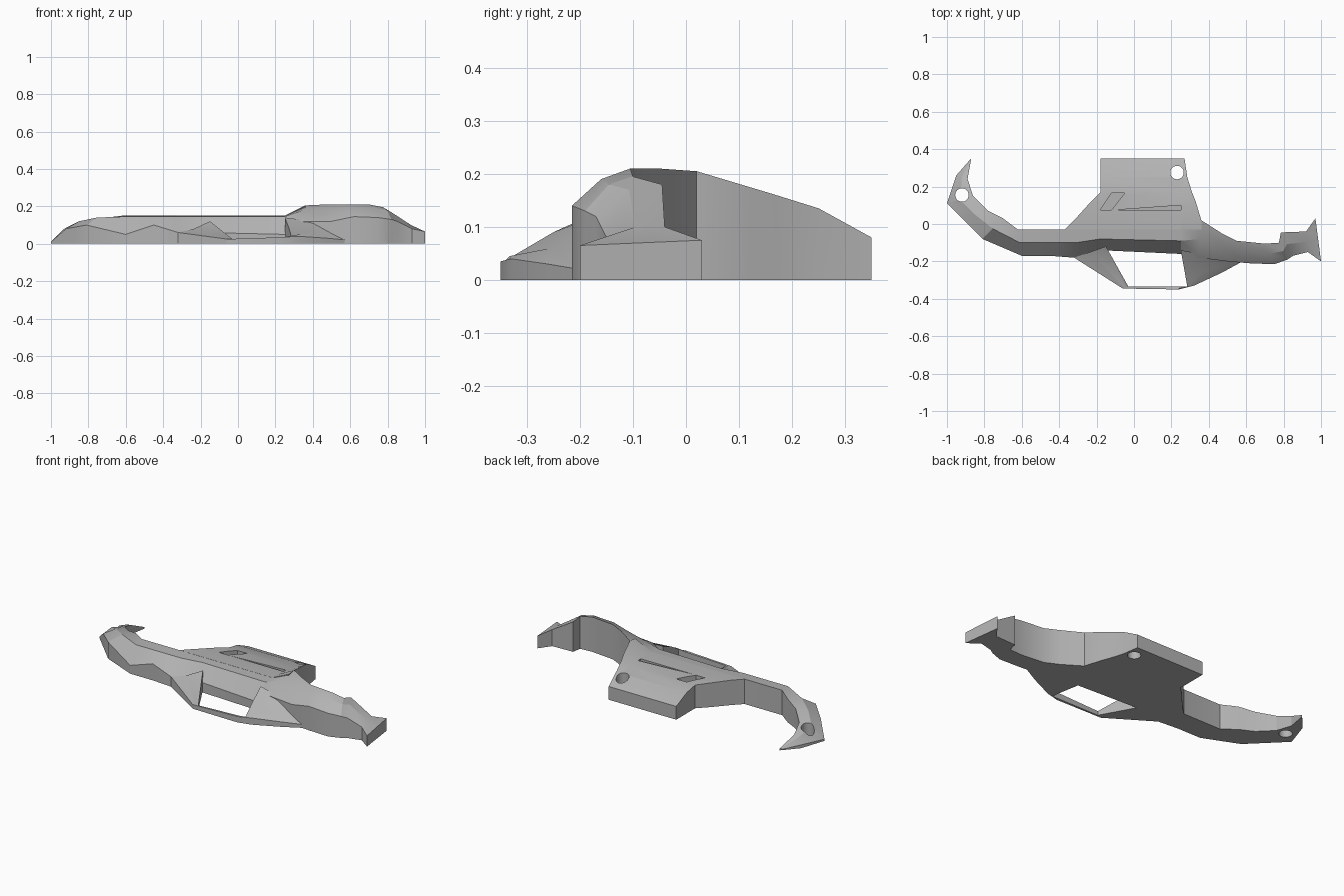
import bpy
import bmesh
from mathutils import Matrix, Vector

default_cube = bpy.data.objects.get("Cube")
if default_cube:
    bpy.data.objects.remove(default_cube, do_unlink=True)

# Single plain grey material
grey = bpy.data.materials.new("plain_grey")
grey.use_nodes = True
grey.diffuse_color = (.45, .45, .45, 1)
grey.node_tree.nodes["Principled BSDF"].inputs["Base Color"].default_value = grey.diffuse_color


def make_object(name, bm):
    """Turn a bmesh into a grey object with sharp creases."""
    bmesh.ops.recalc_face_normals(bm, faces=bm.faces)
    mesh = bpy.data.meshes.new(name)
    bm.to_mesh(mesh)
    bm.free()
    mesh.materials.append(grey)
    obj = bpy.data.objects.new(name, mesh)
    bpy.context.collection.objects.link(obj)
    return obj


def loft(name, sections):
    """Bridge matching closed cross-sections and cap both ends."""
    bm = bmesh.new()
    rings = [[bm.verts.new(point) for point in section] for section in sections]
    count = len(rings[0])
    for ring, following in zip(rings, rings[1:]):
        for i in range(count):
            j = (i + 1) % count
            bm.faces.new((ring[i], ring[j], following[j], following[i]))
    bm.faces.new(rings[0])
    bm.faces.new(rings[-1])
    return make_object(name, bm)


def wedge_section(back_x, back_y, front_x, front_y, back_z, ridge_z, front_z):
    """Flat-bottomed section with a back wall, a ridge and a front wall."""
    back = Vector((back_x, back_y, 0))
    front = Vector((front_x, front_y, 0))
    ridge = back.lerp(front, .5)
    up = Vector((0, 0, 1))
    return [back, back + up * back_z, ridge + up * ridge_z, front + up * front_z, front]


def plate_section(y, left_x, left_z, right_x, right_z):
    """Flat plate section whose right-hand strip rises to its own height."""
    step_x = min(.25, right_x - .02)
    return [(left_x, y, 0), (left_x, y, left_z), (step_x, y, left_z),
            (right_x, y, right_z), (right_x, y, 0)]


def prism(name, outline, bottom, top):
    """Straight-sided cutter from a plan outline."""
    return loft(name, [[(x, y, z) for x, y in outline] for z in (bottom, top)])


def cylinder(name, x, y, radius):
    """Upright round cutter."""
    bm = bmesh.new()
    bmesh.ops.create_cone(bm, cap_ends=True, segments=32, radius1=radius,
                          radius2=radius, depth=1, matrix=Matrix.Translation((x, y, 0)))
    return make_object(name, bm)


def cut(target, cutter):
    """Subtract a cutter, then discard it."""
    cutter.hide_render = True
    modifier = target.modifiers.new("opening", 'BOOLEAN')
    modifier.operation = 'DIFFERENCE'
    modifier.solver = 'EXACT'
    modifier.object = cutter
    bpy.context.view_layer.objects.active = target
    bpy.ops.object.modifier_apply(modifier=modifier.name)
    bpy.data.objects.remove(cutter, do_unlink=True)


# Curved arms and central beam: back x y, front x y, back / ridge / front height
arm_stations = [
    (-.87, .35, -.88, .34, .01, .01, .005),
    (-.89, .24, -.95, .26, .06, .05, .02),
    (-.86, .15, -1, .11, .09, .08, .01),
    (-.78, .07, -.92, .03, .12, .12, .08),
    (-.7, .03, -.81, -.08, .14, .14, .1),
    (-.62, -.03, -.6, -.17, .15, .145, .05),
    (-.37, -.03, -.45, -.17, .15, .145, .1),
    (-.3, -.02, -.32, -.18, .15, .145, .06),
    (-.18, -.02, -.18, -.14, .15, .145, .06),
    (.25, -.02, .25, -.16, .15, .145, .05),
    (.36, .02, .34, -.18, .205, .18, .12),
    (.47, -.05, .5, -.2, .21, .18, .12),
    (.55, -.09, .62, -.21, .21, .19, .145),
    (.7, -.105, .75, -.215, .21, .19, .14),
    (.775, -.1, .82, -.19, .195, .18, .13),
    (.785, -.045, .85, -.17, .18, .17, .12),
    (.92, -.04, .93, -.15, .1, .1, .08),
    (.97, .03, 1, -.2, .075, .07, .065),
]
curved_arms = loft("curved_arms", [wedge_section(*s) for s in arm_stations])
cut(curved_arms, cylinder("arm_hole_cutter", -.92, .155, .036))

# Rear mounting plate, sloping down toward the back
plate_stations = [
    (-.03, -.37, .15, .36, .2),
    (.02, -.32, .15, .36, .205),
    (.12, -.23, .145, .33, .175),
    (.17, -.18, .14, .31, .16),
    (.25, -.18, .125, .285, .135),
    (.35, -.18, .08, .27, .08),
]
rear_plate = loft("rear_plate", [plate_section(*s) for s in plate_stations])
cut(rear_plate, cylinder("plate_hole_cutter", .23, .275, .036))
slot = [(-.2 + .02, .075), (-.12, .075), (-.05, .165), (-.12, .165)]
cut(rear_plate, prism("slot_cutter", slot, .1, .3))
groove = [(-.1, .075), (.25, .075), (.25, .1)]
cut(rear_plate, prism("groove_cutter", groove, .1, .3))

# Low front hoop around the open window
hoop_stations = [
    (-.15, -.12, -.32, -.18, .12, .08, .06),
    (-.03, -.335, -.06, -.345, .025, .025, .025),
    (.24, -.335, .24, -.35, .035, .035, .035),
    (.285, -.335, .32, -.33, .04, .045, .04),
    (.27, -.25, .47, -.26, .09, .06, .03),
    (.25, -.14, .58, -.2, .14, .12, .02),
]
front_hoop = loft("front_hoop", [wedge_section(*s) for s in hoop_stations])

# Soft shading on shallow bends, crisp creases elsewhere
bpy.ops.object.select_all(action='DESELECT')
for part in (curved_arms, rear_plate, front_hoop):
    part.select_set(True)
bpy.context.view_layer.objects.active = curved_arms
bpy.ops.object.shade_smooth_by_angle(angle=.4)
